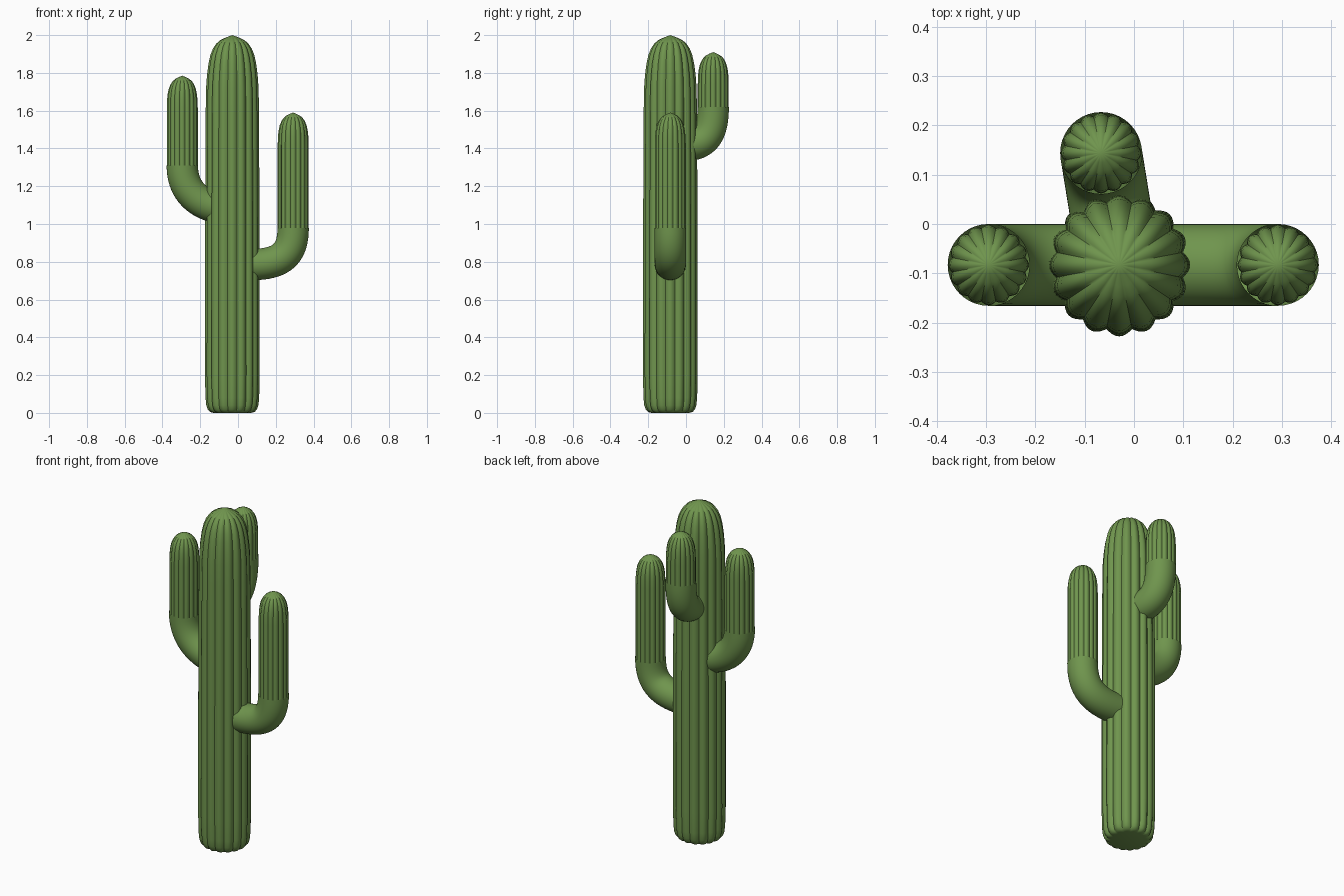
import bpy
import bmesh
from math import sin, cos, pi
from mathutils import Vector
from mathutils.geometry import interpolate_bezier

if "Cube" in bpy.data.objects:
    bpy.data.objects.remove(bpy.data.objects["Cube"])

GREEN = (0.16, 0.30, 0.075, 1)
green = bpy.data.materials.new("cactus green")
green.use_nodes = True
green.diffuse_color = GREEN
green.node_tree.nodes["Principled BSDF"].inputs["Base Color"].default_value = GREEN

TRUNK = Vector((-0.03, -0.083, 0))
ARM_R = 0.083
RIBS = 16
STEPS = 8  # segments across one rib


def finish(name, bm, angle):
    bmesh.ops.recalc_face_normals(bm, faces=bm.faces)
    mesh = bpy.data.meshes.new(name)
    bm.to_mesh(mesh)
    bm.free()
    mesh.materials.append(green)
    obj = bpy.data.objects.new(name, mesh)
    bpy.context.collection.objects.link(obj)
    bpy.ops.object.select_all(action="DESELECT")
    obj.select_set(True)
    bpy.context.view_layer.objects.active = obj
    bpy.ops.object.shade_smooth_by_angle(angle=angle)
    return obj


def bridge(bm, rings):
    for a, b in zip(rings, rings[1:]):
        for i in range(len(a)):
            j = (i + 1) % len(a)
            bm.faces.new((a[i], a[j], b[j], b[i]))


def ribbed_column(name, centre, profile, tip, depth, flat_base):
    """Column of rounded ribs following (radius, height) pairs up to a pointed tip."""
    bm = bmesh.new()
    count = RIBS * STEPS
    rings = []
    for radius, z in profile:
        ring = []
        for i in range(count):
            a = 2 * pi * i / count
            r = radius * (1 - depth * (1 - abs(cos(RIBS * a / 2))))
            ring.append(bm.verts.new((centre.x + r * cos(a), centre.y + r * sin(a), z)))
        rings.append(ring)
    bridge(bm, rings)
    top = bm.verts.new((centre.x, centre.y, tip))
    for i in range(count):
        bm.faces.new((rings[-1][i], rings[-1][(i + 1) % count], top))
    if flat_base:
        bm.faces.new(rings[0])
    return finish(name, bm, pi / 5)


def elbow(name, direction, path):
    """Plain round tube along a bezier given as (distance from trunk, height)."""
    bm = bmesh.new()
    side = Vector((-direction.y, direction.x, 0))
    p, h1, h2, q = [TRUNK + direction * d + Vector((0, 0, z)) for d, z in path]
    points = interpolate_bezier(p, h1, h2, q, 20)
    rings = []
    for k, point in enumerate(points):
        if k == 0:
            along = h1 - p
        elif k == len(points) - 1:
            along = q - h2
        else:
            along = points[k + 1] - points[k - 1]
        up = side.cross(along.normalized())
        rings.append([bm.verts.new(point + ARM_R * (side * cos(a) + up * sin(a)))
                      for a in (2 * pi * i / 40 for i in range(40))])
    bridge(bm, rings)
    return finish(name, bm, pi / 4)


# Main trunk with rounded foot and domed top
trunk_profile = [
    (0.100, 0), (0.118, 0.005), (0.130, 0.018), (0.138, 0.04), (0.142, 0.08), (0.145, 0.2),
    (0.144, 1.0), (0.141, 1.6), (0.139, 1.72), (0.134, 1.79), (0.126, 1.85), (0.116, 1.895),
    (0.102, 1.93), (0.086, 1.954), (0.066, 1.972), (0.044, 1.983), (0.02, 1.993)]
ribbed_column("trunk", TRUNK, trunk_profile, 2.0, 0.085, True)

# Arms: outward direction, elbow path, tip height
arms = {
    "left_arm": ((1, 0, 0),
                 [(0.09, 0.785), (0.25, 0.785), (0.322, 0.83), (0.322, 0.98)], 1.59),
    "right_arm": ((-1, 0, 0),
                  [(0.07, 1.085), (0.16, 1.10), (0.265, 1.16), (0.265, 1.31)], 1.785),
    "back_arm": ((-0.16, 0.987, 0),
                 [(0.07, 1.415), (0.18, 1.415), (0.23, 1.47), (0.23, 1.62)], 1.91),
}
# Dome as (radius fraction, drop below tip)
dome = [(1.0, 0.17), (0.98, 0.125), (0.94, 0.095), (0.87, 0.068), (0.76, 0.046),
        (0.62, 0.029), (0.45, 0.017), (0.24, 0.008)]
for name, (out, path, tip) in arms.items():
    direction = Vector(out).normalized()
    elbow(name + "_elbow", direction, path)
    reach, seam = path[-1]
    radius = ARM_R - 0.001
    profile = [(radius, seam - 0.01)] + [(radius * f, tip - drop) for f, drop in dome]
    ribbed_column(name + "_tip", TRUNK + direction * reach, profile, tip, 0.075, False)
